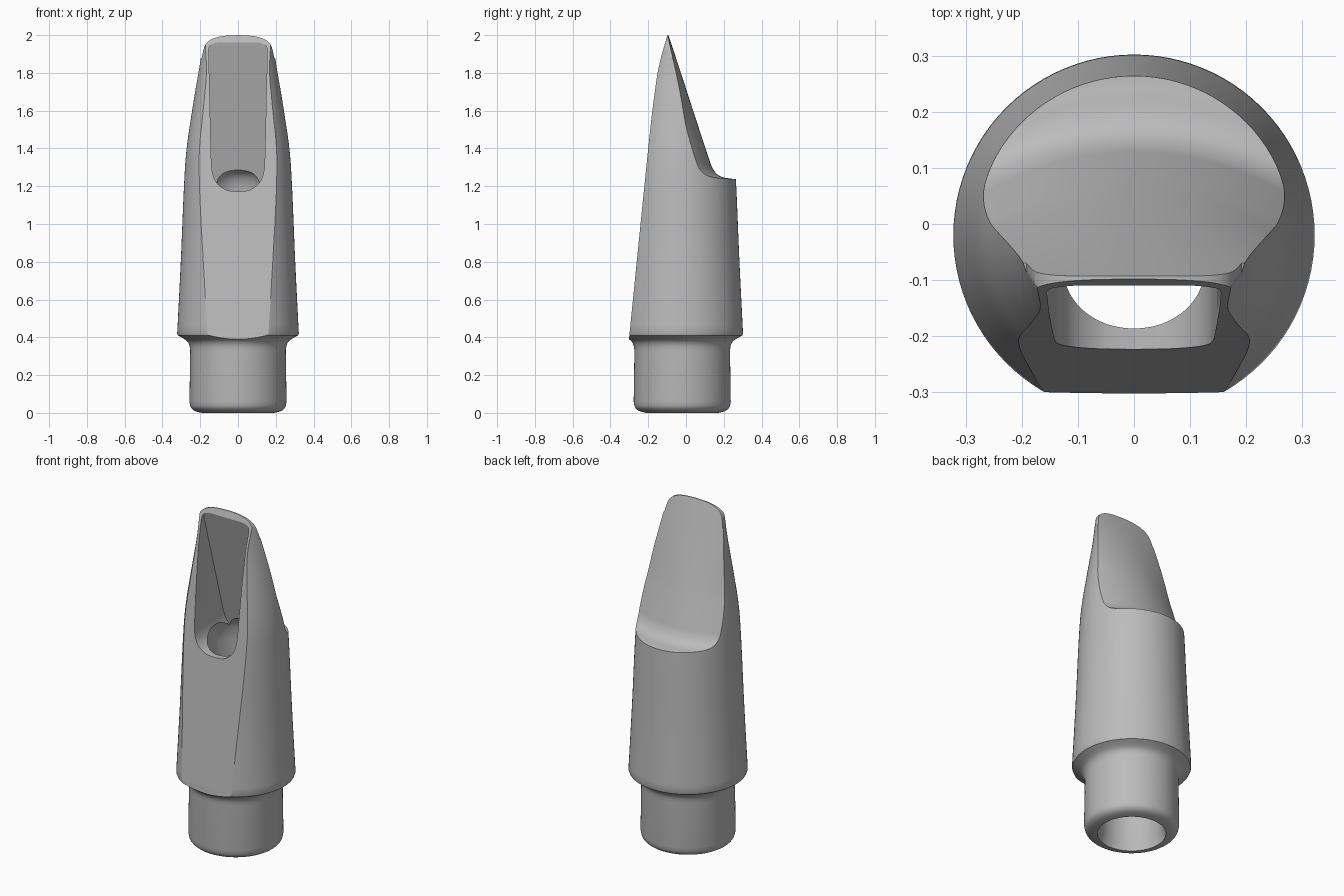
import bpy, bmesh, math

cube = bpy.data.objects.get("Cube")
if cube:
    bpy.data.objects.remove(cube, do_unlink=True)

AXIS_Y = -0.02  # the body and bore share this centre line

grey = bpy.data.materials.new("Satin grey")
grey.use_nodes = True
grey.diffuse_color = (0.5, 0.5, 0.5, 1)
grey.node_tree.nodes["Principled BSDF"].inputs["Base Color"].default_value = (0.5, 0.5, 0.5, 1)


def smooth_path(points, steps=6):
    """Catmull-Rom curve through 2D points."""
    out = []
    for i in range(len(points) - 1):
        p0, p1 = points[max(i - 1, 0)], points[i]
        p2, p3 = points[i + 1], points[min(i + 2, len(points) - 1)]
        for s in range(steps):
            t = s / steps
            out.append(tuple(
                0.5 * (2 * b + (c - a) * t + (2 * a - 5 * b + 4 * c - d) * t * t
                       + (3 * b - a - 3 * c + d) * t ** 3)
                for a, b, c, d in zip(p0, p1, p2, p3)))
    return out + [points[-1]]


def loft(name, sections):
    """Closed solid through matching cross-sections."""
    bm = bmesh.new()
    rings = [[bm.verts.new(p) for p in sec] for sec in sections]
    n = len(rings[0])
    for a, b in zip(rings, rings[1:]):
        for i in range(n):
            j = (i + 1) % n
            bm.faces.new((a[i], a[j], b[j], b[i]))
    bm.faces.new(rings[0][::-1])
    bm.faces.new(rings[-1])
    bmesh.ops.recalc_face_normals(bm, faces=bm.faces)
    mesh = bpy.data.meshes.new(name)
    bm.to_mesh(mesh)
    bm.free()
    obj = bpy.data.objects.new(name, mesh)
    bpy.context.collection.objects.link(obj)
    mesh.materials.append(grey)
    return obj


def turned(name, profile, sides=96):
    """Round solid from (radius, height) pairs."""
    angles = [2 * math.pi * i / sides for i in range(sides)]
    return loft(name, [[(r * math.cos(a), AXIS_Y + r * math.sin(a), z) for a in angles]
                       for r, z in profile])


def carve(target, cutter, operation='DIFFERENCE'):
    mod = target.modifiers.new(cutter.name, 'BOOLEAN')
    mod.operation = operation
    mod.solver = 'EXACT'
    mod.object = cutter
    bpy.context.view_layer.objects.active = target
    bpy.ops.object.modifier_apply(modifier=mod.name)
    bpy.data.objects.remove(cutter, do_unlink=True)


# Turned blank: shank, flared shoulder and tapering body
shank = smooth_path([(0.19, 0), (0.228, 0.01), (0.25, 0.03), (0.257, 0.06)], 4)
shoulder = smooth_path([(0.253, 0.33), (0.258, 0.36), (0.275, 0.385), (0.318, 0.41)], 4)
barrel = smooth_path([(0.322, 0.42), (0.303, 0.8), (0.286, 1.2), (0.272, 1.4),
                      (0.243, 1.6), (0.212, 1.8), (0.198, 1.93), (0.185, 2.03)])
mouthpiece = turned("mouthpiece", shank + shoulder + barrel)

# Flat table on the front, curving back to the tip
table = smooth_path([(-0.311, 0.3), (-0.2, 1.4), (-0.165, 1.7), (-0.14, 1.85),
                     (-0.098, 2.0), (-0.065, 2.1)])
outline = table + [(-0.8, 2.1), (-0.8, 0.3)]
carve(mouthpiece, loft("table_cutter", [[(x, y, z) for y, z in outline] for x in (-0.6, 0.6)]))

# Crowned beak scooped from the back
beak = smooth_path([(-0.126, 2.1), (-0.093, 2.0), (-0.027, 1.8), (0.038, 1.6), (0.087, 1.45),
                    (0.12, 1.35), (0.138, 1.3), (0.163, 1.265), (0.195, 1.248),
                    (0.235, 1.241), (0.285, 1.236), (0.5, 1.23)], 4)
sections = []
for i in range(33):
    x = -0.4 + 0.025 * i
    sec = [(x, y - x * x * min(1.0, 0.25 + 1.6 * max(0, 2.0 - z)), z) for y, z in beak]
    sections.append(sec + [(x, 0.8, 1.23), (x, 0.8, 2.1)])
carve(mouthpiece, loft("beak_cutter", sections))

# Rounded tip outline
half = smooth_path([(0, 2.0), (0.08, 1.995), (0.14, 1.978), (0.175, 1.945), (0.192, 1.88)])
half += [(0.5, 1.7), (0.5, -0.1)]
tip = half + [(-x, z) for x, z in half[:0:-1]]
carve(mouthpiece, loft("tip_outline", [[(x, y, z) for x, z in tip] for y in (-0.6, 0.6)]), 'INTERSECT')

# Straight bore, closing in under the beak
bore = [(0.185, -0.1), (0.185, 0.02), (0.175, 0.04), (0.172, 1.12)]
bore += smooth_path([(0.17, 1.15), (0.155, 1.22), (0.12, 1.27), (0.05, 1.3)], 4)
carve(mouthpiece, turned("bore_cutter", bore))

# Reed window with a slanted baffle behind it
side = smooth_path([(0, 1.172), (0.06, 1.18), (0.11, 1.215), (0.135, 1.27), (0.142, 1.35)])
side += smooth_path([(0.155, 1.92), (0.146, 1.945), (0.1, 1.962), (0, 1.972)], 4)
window = side + [(-x, z) for x, z in side[-2:0:-1]]
front = [(x, -0.6, z) for x, z in window]
back = [(x, -0.113 + 0.265 * (1.972 - z), z) for x, z in window]
carve(mouthpiece, loft("window_cutter", [front, back]))

# Smooth surfaces with crisp rims
bpy.ops.object.select_all(action='DESELECT')
mouthpiece.select_set(True)
bpy.context.view_layer.objects.active = mouthpiece
bpy.ops.object.shade_smooth_by_angle(angle=math.radians(30))
